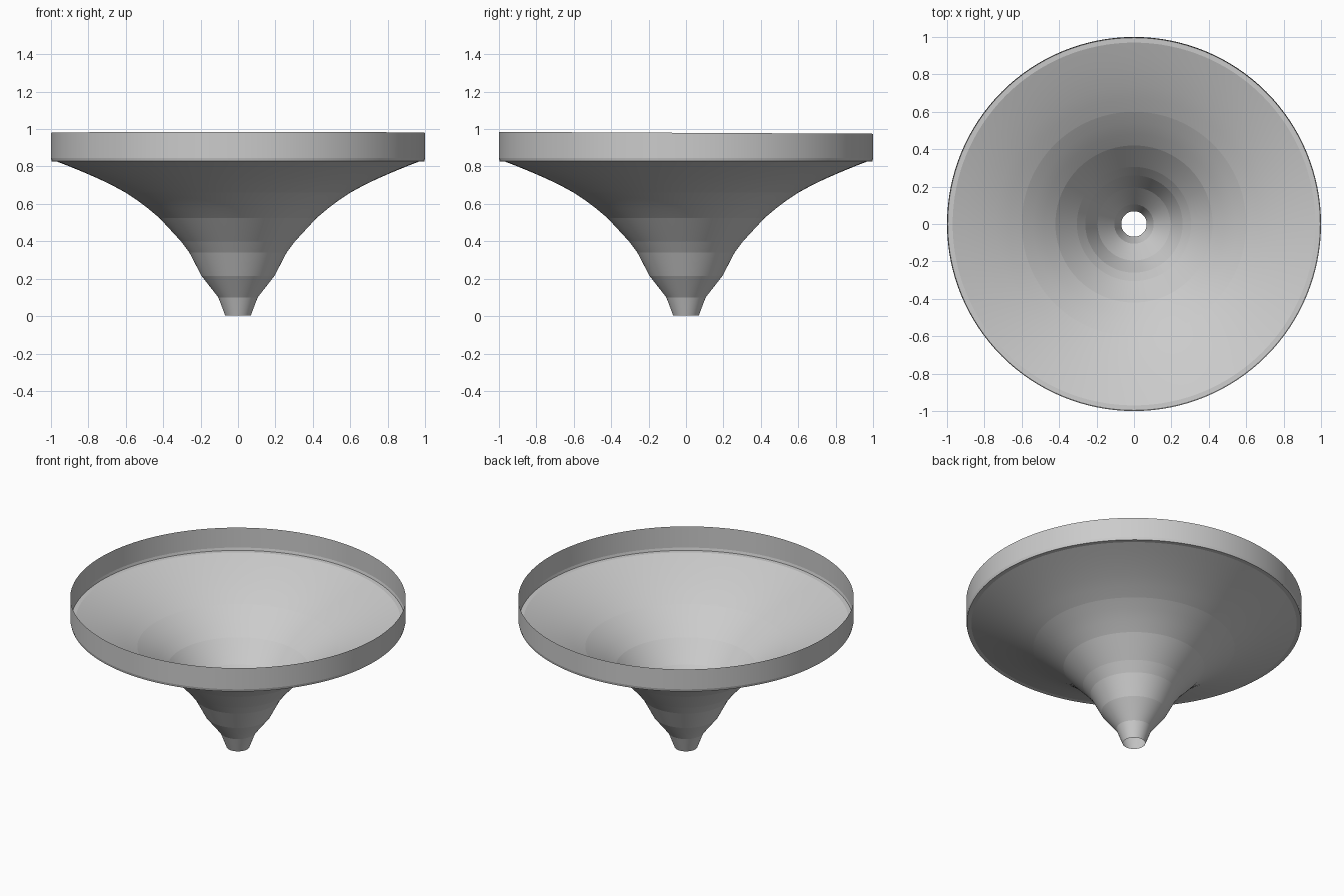
import bpy, bmesh, math

if "Cube" in bpy.data.objects:
    bpy.data.objects.remove(bpy.data.objects["Cube"])

SEGMENTS = 128


def lathe(name, profile, tilt=0.0):
    """Spin an (r, z) profile into an open thin shell; tilt slopes its last ring along y."""
    bm = bmesh.new()
    rings = []
    for i, (r, z) in enumerate(profile):
        ring = []
        for s in range(SEGMENTS):
            a = 2 * math.pi * s / SEGMENTS
            y = r * math.sin(a)
            dz = -tilt * y if i == len(profile) - 1 else 0
            ring.append(bm.verts.new((r * math.cos(a), y, z + dz)))
        rings.append(ring)
    for low, high in zip(rings, rings[1:]):
        for s in range(SEGMENTS):
            t = (s + 1) % SEGMENTS
            bm.faces.new((low[s], low[t], high[t], high[s]))
    mesh = bpy.data.meshes.new(name)
    bm.to_mesh(mesh)
    bm.free()
    obj = bpy.data.objects.new(name, mesh)
    bpy.context.collection.objects.link(obj)
    # Smooth around the circle, crisp between the stacked bands
    bpy.ops.object.select_all(action='DESELECT')
    obj.select_set(True)
    bpy.context.view_layer.objects.active = obj
    bpy.ops.object.shade_smooth_by_angle(angle=math.radians(3.2))
    return obj


# Flared funnel body, open at the spout
lathe("funnel_body", [
    (0.068, 0.002), (0.105, 0.10), (0.195, 0.215), (0.26, 0.34),
    (0.305, 0.40), (0.365, 0.465), (0.42, 0.525), (0.48, 0.575),
    (0.54, 0.62), (0.60, 0.66), (0.67, 0.698), (0.74, 0.732),
    (0.82, 0.767), (0.90, 0.80), (0.97, 0.827)])

# Upright rim with a narrow lip joining it to the body; its top edge dips to the back
lathe("rim", [(0.97, 0.827), (0.996, 0.828), (1.0, 0.845), (1.0, 0.98)], tilt=0.005)
